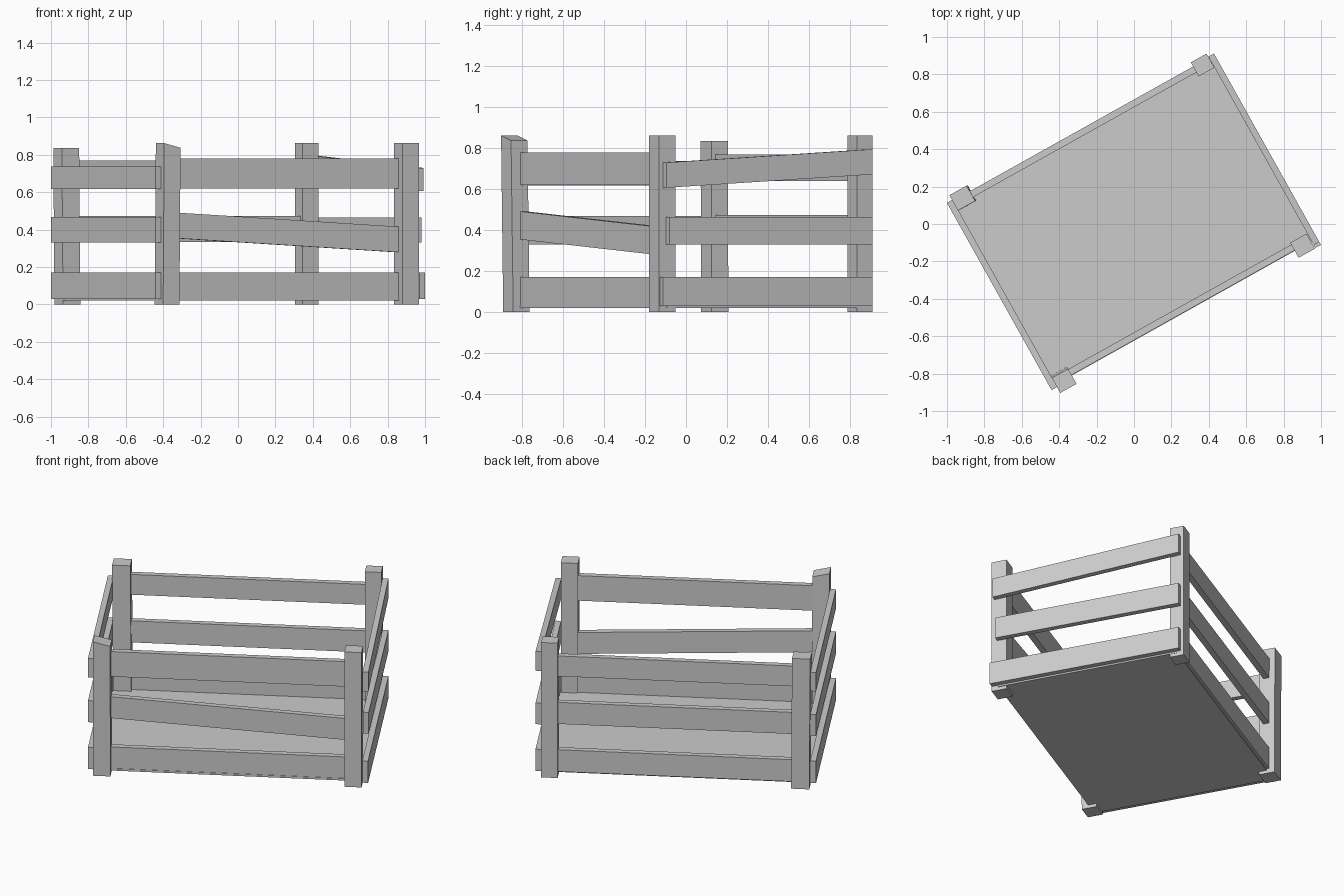
import bpy, bmesh, math
from mathutils import Matrix

if "Cube" in bpy.data.objects:
    bpy.data.objects.remove(bpy.data.objects["Cube"])

TURN = Matrix.Rotation(math.radians(29.2), 4, 'Z')   # whole crate is turned on the ground

wood = bpy.data.materials.new("grey_wood")
wood.diffuse_color = (0.6, 0.6, 0.6, 1)
wood.use_nodes = True
wood.node_tree.nodes["Principled BSDF"].inputs["Base Color"].default_value = wood.diffuse_color


def box(name, lo, hi, shape=None):
    """Box between two corners; shape(x, y, z) may bend each corner."""
    bm = bmesh.new()
    bmesh.ops.create_cube(bm, size=1)
    for v in bm.verts:
        p = [lo[i] + (v.co[i] + 0.5) * (hi[i] - lo[i]) for i in range(3)]
        v.co = shape(*p) if shape else p
    bm.transform(TURN)
    mesh = bpy.data.meshes.new(name)
    bm.to_mesh(mesh)
    bm.free()
    mesh.materials.append(wood)
    ob = bpy.data.objects.new(name, mesh)
    bpy.context.collection.objects.link(ob)


def post(name, x, y, height, lean=(0, 0), slope=0, half=(0.05, 0.046)):
    """Corner post with a leaning top and a slanted cut."""
    def shape(px, py, pz):
        if pz > 0.1:
            return (px + lean[0], py + lean[1], pz + slope * (px - x))
        return (px, py, pz)
    box(name, (x - half[0], y - half[1], 0), (x + half[0], y + half[1], height), shape)


def board(name, axis, lo, hi, tilt=0):
    """Horizontal board; tilt is the rise from its low end to its high end."""
    def shape(*p):
        t = (p[axis] - lo[axis]) / (hi[axis] - lo[axis])
        return (p[0], p[1], p[2] + tilt * t)
    box(name, lo, hi, shape)


# Corner posts
post("front_left_post", -0.735, -0.538, 0.85, (0.0, -0.012), -0.25)
post("front_right_post", 0.73, -0.541, 0.863)
post("back_left_post", -0.728, 0.567, 0.835, (-0.006, 0.002), 0, (0.053, 0.047))
post("back_right_post", 0.735, 0.563, 0.863, (0, 0), 0, (0.048, 0.043))

# Long rails between the posts: z low, z high, rise
for name, z0, z1, rise in (("low", 0.03, 0.17, 0), ("middle", 0.355, 0.492, -0.077),
                           ("top", 0.62, 0.78, 0)):
    board("front_rail_" + name, 0, (-0.70, -0.542, z0), (0.70, -0.506, z1), rise)
for name, z0, z1 in (("low", 0.03, 0.17), ("middle", 0.335, 0.473), ("top", 0.64, 0.77)):
    board("back_rail_" + name, 0, (-0.70, 0.545, z0), (0.71, 0.581, z1))

# End planks nailed outside the posts
for name, z0, z1 in (("low", 0.03, 0.17), ("middle", 0.33, 0.468), ("top", 0.617, 0.738)):
    board("left_plank_" + name, 1, (-0.818, -0.56, z0), (-0.784, 0.587, z1))
for name, y0, z0, z1, rise in (("low", -0.585, 0.03, 0.17, 0), ("middle", -0.55, 0.33, 0.465, 0),
                               ("top", -0.567, 0.607, 0.73, 0.065)):
    board("right_plank_" + name, 1, (0.784, y0, z0), (0.818, 0.587, z1), rise)

# Floor sheet
box("floor", (-0.785, -0.545, 0.02), (0.785, 0.565, 0.033))
